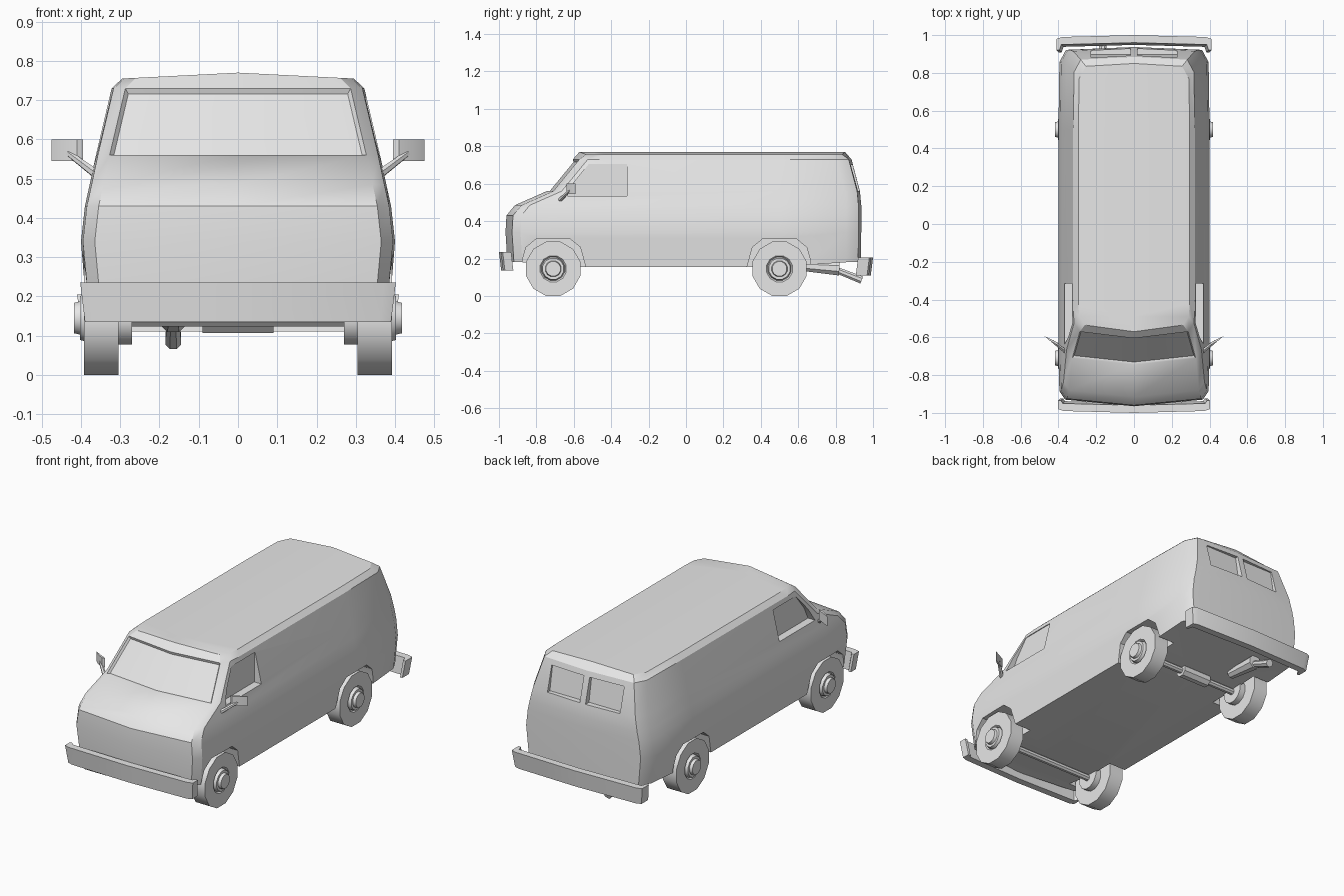
import bpy, bmesh, math
from mathutils import Vector

cube = bpy.data.objects.get("Cube")
if cube:
    bpy.data.objects.remove(cube, do_unlink=True)

GREY = (0.8, 0.8, 0.8, 1)
paint = bpy.data.materials.new("plain_grey")
paint.use_nodes = True
paint.diffuse_color = GREY
paint.node_tree.nodes["Principled BSDF"].inputs["Base Color"].default_value = GREY


def finish(name, bm, angle=30):
    """Turn a bmesh into a named, shaded object."""
    bmesh.ops.recalc_face_normals(bm, faces=bm.faces)
    mesh = bpy.data.meshes.new(name)
    bm.to_mesh(mesh)
    bm.free()
    mesh.materials.append(paint)
    obj = bpy.data.objects.new(name, mesh)
    bpy.context.collection.objects.link(obj)
    smooth(obj, angle)
    return obj


def smooth(obj, angle):
    bpy.ops.object.select_all(action='DESELECT')
    obj.select_set(True)
    bpy.context.view_layer.objects.active = obj
    bpy.ops.object.shade_smooth_by_angle(angle=math.radians(angle))


def loft(name, rings, angle=30):
    """Skin a list of equal-length closed rings and cap both ends."""
    bm = bmesh.new()
    rows = [[bm.verts.new(p) for p in ring] for ring in rings]
    n = len(rows[0])
    for a, b in zip(rows, rows[1:]):
        for i in range(n):
            j = (i + 1) % n
            bm.faces.new((a[i], a[j], b[j], b[i]))
    bm.faces.new(rows[0])
    bm.faces.new(rows[-1])
    return finish(name, bm, angle)


def prism_x(name, outline, x0, x1):
    """Extrude a (y, z) outline along x."""
    return loft(name, [[(x, y, z) for y, z in outline] for x in (x0, x1)])


def rod(name, start, end, r0, r1, sides=8):
    start, end = Vector(start), Vector(end)
    turn = (end - start).to_track_quat('Z', 'Y')
    rings = []
    for centre, r in ((start, r0), (end, r1)):
        angles = [2 * math.pi * (i + 0.5) / sides for i in range(sides)]
        rings.append([centre + turn @ Vector((r * math.cos(a), r * math.sin(a), 0))
                      for a in angles])
    return loft(name, rings, 40)


def cut(target, cutter):
    mod = target.modifiers.new("cut", 'BOOLEAN')
    mod.operation = 'DIFFERENCE'
    mod.solver = 'EXACT'
    mod.object = cutter
    cutter.hide_render = True
    bpy.context.view_layer.objects.active = target
    bpy.ops.object.modifier_apply(modifier=mod.name)
    bpy.data.objects.remove(cutter, do_unlink=True)


# Body shell: horizontal rings as (height, half width, front, rear)
LEVELS = [(0.155, 0.385, -0.955, 0.935), (0.34, 0.40, -0.965, 0.937),
          (0.43, 0.39, -0.96, 0.937), (0.485, 0.378, -0.915, 0.937),
          (0.56, 0.362, -0.745, 0.93), (0.73, 0.322, -0.605, 0.885),
          (0.755, 0.295, -0.57, 0.85)]


def half_ring(level):
    z, w, front, rear = level
    pts = [(0, front), (w - 0.035, front + 0.035), (w - 0.005, front + 0.08),
           (w, max(-0.7, front + 0.15)), (w, 0.5), (w - 0.005, rear - 0.08),
           (w - 0.04, rear - 0.015), (0, rear)]
    out = []
    for i, (x, y) in enumerate(pts):
        h = z
        if level == LEVELS[0] and i not in (3, 4):
            h = 0.18                                # raised overhangs
        if level == LEVELS[-1]:
            h = 0.77 - 0.015 * x / w                # crowned roof
        out.append((x, y, h))
    return out


bm = bmesh.new()
rows = []
for level in LEVELS:
    half = half_ring(level)
    ring = half + [(-x, y, z) for x, y, z in half[-2:0:-1]]
    rows.append([bm.verts.new(p) for p in ring])
n = len(rows[0])
screen = []
for k in range(len(rows) - 1):
    a, b = rows[k], rows[k + 1]
    for i in range(n):
        j = (i + 1) % n
        face = bm.faces.new((a[i], a[j], b[j], b[i]))
        if k == 4 and i in (0, n - 1):
            screen.append(face)
# Roof and floor strips run either side of a centre line
for row in (rows[0], rows[-1]):
    last = n // 2
    ridge = [row[0]]
    for i in range(1, last):
        z = 0.77 if row is rows[-1] else row[i].co.z
        ridge.append(bm.verts.new((0, row[i].co.y, z)))
    ridge.append(row[last])
    for i in range(last):
        for side in (row[:last + 1], [row[-m] for m in range(last + 1)]):
            quad = [ridge[i], side[i], side[i + 1], ridge[i + 1]]
            bm.faces.new(list(dict.fromkeys(quad)))
# Recessed windscreen
bmesh.ops.recalc_face_normals(bm, faces=bm.faces)
bmesh.ops.inset_region(bm, faces=screen, thickness=0.008, depth=-0.012,
                       use_even_offset=True)
body = finish("body", bm)

# Wheel arches and recessed cab door windows
ARCH = [(-0.17, 0.1), (-0.165, 0.19), (-0.145, 0.26), (-0.09, 0.305),
        (0.09, 0.305), (0.145, 0.26), (0.175, 0.15), (0.18, 0.1)]
DOOR_GLASS = [(-0.635, 0.535), (-0.315, 0.535), (-0.315, 0.705),
              (-0.52, 0.705), (-0.6, 0.605)]
AXLES = {"front": -0.71, "rear": 0.5}
for s in (1, -1):
    for y in AXLES.values():
        flip = 1 if y < 0 else -1
        cut(body, prism_x("arch_cutter", [(y + flip * a, z) for a, z in ARCH],
                          s * 0.28, s * 0.5))
    cut(body, prism_x("door_glass_cutter", DOOR_GLASS, s * 0.323, s * 0.5))
    # Recessed back door window
    back = [(0.897, 0.56), (1.0, 0.56), (1.0, 0.70), (0.873, 0.70)]
    cut(body, prism_x("back_glass_cutter", back, s * 0.018, s * 0.228))
smooth(body, 38)

# Wheels: turned tyre and hub profile as (radius, x)
WHEEL = [(0.07, 0.27), (0.07, 0.305), (0.15, 0.305), (0.15, 0.392),
         (0.072, 0.392), (0.064, 0.382), (0.058, 0.402), (0.044, 0.402),
         (0.04, 0.418)]
SIDES = 12
for label, y in AXLES.items():
    for s, side in ((1, "left"), (-1, "right")):
        rings = []
        for r, x in WHEEL:
            angles = [2 * math.pi * (i + 0.5) / SIDES for i in range(SIDES)]
            rings.append([(s * x, y + r * math.sin(a), 0.145 + r * math.cos(a))
                          for a in angles])
        loft(f"{label}_{side}_wheel", rings, 35)
    rod(f"{label}_axle", (-0.29, y, 0.14), (0.29, y, 0.14), 0.018, 0.018)
rod("differential", (-0.09, 0.5, 0.14), (0.09, 0.5, 0.14), 0.036, 0.036)

# Exhaust
rod("muffler", (-0.165, 0.62, 0.16), (-0.165, 0.82, 0.146), 0.028, 0.04)
rod("tailpipe", (-0.165, 0.8, 0.14), (-0.165, 0.94, 0.085), 0.018, 0.022)


# Wraparound bumpers: plan outline lofted upward with a slight taper
def bumper(name, sign, width, z0, z1, inner):
    half = [(0, 1.0), (width - 0.03, 0.99), (width, 0.98), (width, inner),
            (width - 0.015, inner), (width - 0.025, 0.95), (0, 0.96)]
    plan = half + [(-x, y) for x, y in half[-2:0:-1]]
    rings = [[(x * k, sign * (y - d), z) for x, y in plan]
             for z, k, d in ((z0, 0.97, 0.012), (z1, 1, 0))]
    loft(name, rings)


bumper("front_bumper", -1, 0.402, 0.135, 0.235, 0.935)
bumper("rear_bumper", 1, 0.41, 0.11, 0.205, 0.92)

# Door mirrors on slanted arms
for s, side in ((1, "left"), (-1, "right")):
    plan = [(0.395, -0.632), (0.475, -0.592), (0.45, -0.615), (0.41, -0.638)]
    loft(f"{side}_mirror", [[(s * x, y, z) for x, y in plan]
                            for z in (0.545, 0.60)])
    rod(f"{side}_mirror_arm", (s * 0.362, -0.675, 0.512),
        (s * 0.432, -0.62, 0.565), 0.012, 0.008, 6)
